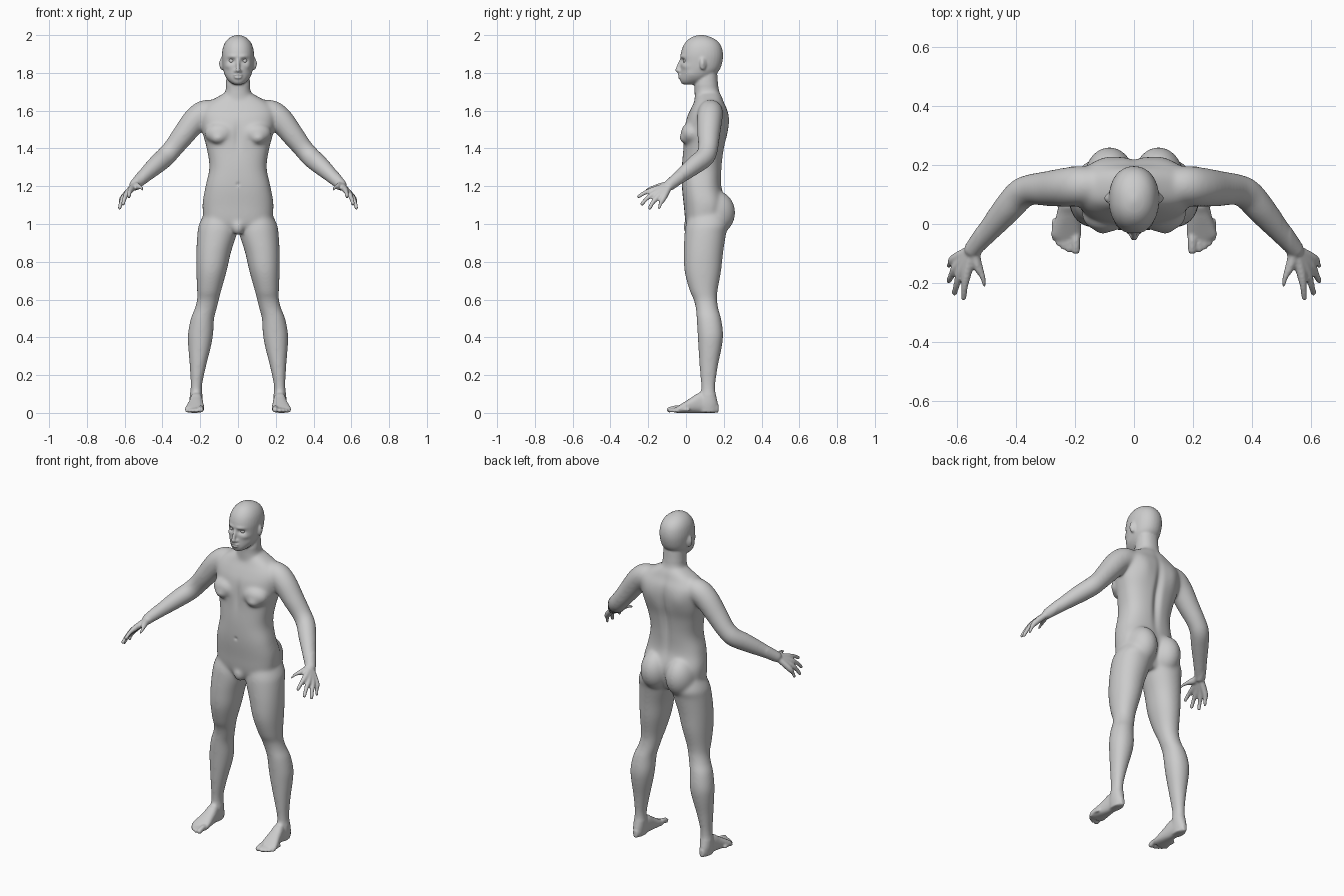
import bpy, bmesh, math
from mathutils import Vector, Matrix

bm = bmesh.new()
SEG = 32


def spline(keys, n=6):
    """Catmull-Rom interpolation through tuples of any length."""
    k = [keys[0]] + list(keys) + [keys[-1]]
    out = []
    for i in range(1, len(k) - 2):
        for s in range(n):
            t = s / n
            out.append([0.5 * (2*b + (c-a)*t + (2*a-5*b+4*c-d)*t*t + (3*b-a-3*c+d)*t**3)
                        for a, b, c, d in zip(*k[i-1:i+3])])
    return out + [list(keys[-1])]


def loft(rings):
    rows = [[bm.verts.new(p) for p in r] for r in rings]
    for a, b in zip(rows, rows[1:]):
        for i in range(SEG):
            j = (i + 1) % SEG
            bm.faces.new((a[i], a[j], b[j], b[i]))
    bm.faces.new(rows[0])
    bm.faces.new(rows[-1])


def oval(p):
    """Unit superellipse with exponent p."""
    pts = []
    for i in range(SEG):
        a = 2 * math.pi * i / SEG
        c, s = math.cos(a), math.sin(a)
        pts.append((math.copysign(abs(c) ** (2/p), c), math.copysign(abs(s) ** (2/p), s)))
    return pts


def column(keys, p=2.2, side=1):
    """Stack of horizontal ovals: z, x0, x1, y0, y1."""
    loft([[(side * ((x0+x1)/2 + c*(x1-x0)/2), (y0+y1)/2 + s*(y1-y0)/2, z) for c, s in oval(p)]
          for z, x0, x1, y0, y1 in spline(keys)])


def ball(c, r, tilt=0):
    m = Matrix.Translation(c) @ Matrix.Rotation(tilt, 4, 'Z') @ Matrix.Diagonal((*r, 1))
    bmesh.ops.create_uvsphere(bm, u_segments=24, v_segments=16, radius=1, matrix=m)


def tube(keys, side=1):
    """Round limb through x, y, z, radius with rounded ends."""
    pts = [(Vector((side*x, y, z)), r) for x, y, z, r in spline(keys)]
    rings = []
    for i, (c, r) in enumerate(pts):
        d = pts[min(i+1, len(pts)-1)][0] - pts[max(i-1, 0)][0]
        u = d.cross(Vector((0.3 * side, 0.5, 0.9))).normalized()
        v = d.cross(u).normalized()
        rings.append([c + (u*a + v*b) * r for a, b in oval(2)])
    loft(rings)
    for c, r in (pts[0], pts[-1]):
        ball(c, (r, r, r))


def sym(rows):
    return [(z, -w, w, y0, y1) for z, w, y0, y1 in rows]


# torso
column(sym([(.955, .09, .03, .17), (1.0, .17, .0, .19), (1.1, .188, -.012, .212),
            (1.2, .172, -.022, .188), (1.3, .152, -.022, .19), (1.4, .166, -.015, .202),
            (1.48, .187, -.012, .22), (1.55, .20, .0, .226), (1.6, .20, .02, .22),
            (1.64, .165, .04, .203), (1.675, .105, .055, .19), (1.70, .06, .07, .175)]), 2.5)
# neck
column(sym([(1.62, .09, .05, .19), (1.66, .08, .046, .188), (1.70, .067, .045, .177),
            (1.74, .064, .045, .17), (1.80, .06, .06, .165)]))
# head
column(sym([(1.738, .018, -.012, .05), (1.746, .036, -.025, .08), (1.765, .056, -.031, .12),
            (1.79, .07, -.031, .155), (1.82, .079, -.029, .18), (1.86, .084, -.029, .193),
            (1.90, .085, -.028, .196), (1.94, .078, -.016, .187), (1.97, .062, .005, .165),
            (1.99, .038, .033, .13), (2.001, .008, .07, .09)]), 2.15)
# nose and lips
tube([(0, -.027, 1.868, .008), (0, -.038, 1.838, .010), (0, -.045, 1.814, .012)])
ball((0, -.033, 1.788), (.024, .011, .006))
ball((0, -.033, 1.776), (.021, .011, .007))
# groin
ball((0, .02, .985), (.035, .035, .045))

W = (.545, -.085, 1.207)
FINGERS = [[(.566, -.165, 1.183), (.574, -.215, 1.167), (.577, -.25, 1.146)],
           [(.585, -.160, 1.165), (.600, -.205, 1.137), (.608, -.233, 1.106)],
           [(.599, -.143, 1.150), (.618, -.175, 1.115), (.627, -.192, 1.085)],
           [(.608, -.118, 1.140), (.622, -.135, 1.108), (.627, -.141, 1.086)]]
TOES = [(.197, -.088, .015), (.221, -.087, .0105), (.239, -.078, .010),
        (.256, -.066, .0095), (.270, -.048, .009)]

for s in (1, -1):
    # ear and nostril
    ball((s*.087, .09, 1.848), (.009, .019, .034), s*.35)
    ball((s*.012, -.032, 1.809), (.009, .011, .008))
    # chest and buttock
    ball((s*.095, .03, 1.48), (.082, .058, .06))
    ball((s*.105, .004, 1.457), (.042, .039, .034))
    ball((s*.083, .155, 1.06), (.086, .106, .118))
    # leg
    column([(1.08, .04, .165, .03, .2), (1.0, .005, .206, .0, .225), (.95, .006, .215, -.008, .213),
            (.85, .037, .221, -.012, .197), (.75, .06, .221, -.008, .186),
            (.65, .088, .217, .018, .168), (.6, .101, .217, .04, .165),
            (.55, .113, .23, .052, .172), (.5, .126, .25, .056, .186),
            (.42, .131, .265, .061, .197), (.35, .143, .264, .065, .19),
            (.25, .168, .256, .071, .170), (.15, .189, .251, .079, .156),
            (.1, .188, .255, .079, .158), (.05, .190, .256, .065, .168),
            (.003, .195, .25, .07, .165)], 2.1, s)
    # foot, lofted from heel to ball
    loft([[(s*((x0+x1)/2 + a*(x1-x0)/2), y, h/2 + b*h/2) for a, b in oval(2.4)]
          for y, x0, x1, h in spline([(.172, .21, .235, .045), (.14, .194, .249, .08),
                                      (.08, .188, .253, .11), (.03, .183, .263, .082),
                                      (-.01, .179, .275, .057), (-.04, .179, .281, .038),
                                      (-.056, .188, .265, .028)])])
    for x, y, r in TOES:
        tube([(x, y + .06, r + .008, r), (x, y + .03, r + .009, r), (x, y, r + .001, r)], s)
    # arm
    tube([(.10, .13, 1.60, .05), (.17, .13, 1.592, .066), (.225, .125, 1.552, .067),
          (.29, .12, 1.47, .06), (.345, .117, 1.40, .053), (.385, .10, 1.355, .053),
          (.43, .05, 1.315, .050), (.49, -.02, 1.26, .040), (*W, .030)], s)
    # hand
    for i, f in enumerate(FINGERS):
        r = .0115 if i < 3 else .010
        tube([(*W, .018), (*f[0], .0165), (*f[1], r), (*f[2], r - .0015)], s)
    tube([(*W, .02), (.532, -.13, 1.20, .019), (.513, -.178, 1.193, .013), (.506, -.212, 1.18, .010)], s)

# fuse everything into one skin
bmesh.ops.recalc_face_normals(bm, faces=bm.faces[:])
raw = bpy.data.meshes.new("body")
bm.to_mesh(raw)
bm.free()
body = bpy.data.objects.new("body", raw)
bpy.context.collection.objects.link(body)
mod = body.modifiers.new("fuse", 'REMESH')
mod.mode = 'VOXEL'
mod.voxel_size = .0055
dg = bpy.context.evaluated_depsgraph_get()
skin = bpy.data.meshes.new_from_object(body.evaluated_get(dg))
body.modifiers.clear()
body.data = skin

bm = bmesh.new()
bm.from_mesh(skin)


def relax(test, times):
    vs = [v for v in bm.verts if test(v.co)]
    for _ in range(times):
        bmesh.ops.smooth_vert(bm, verts=vs, factor=.5, use_axis_x=True, use_axis_y=True, use_axis_z=True)


relax(lambda c: .1 < c.z < 1.73 and abs(c.x) < .53, 25)
relax(lambda c: c.z > 1.70 or c.z < .13 or abs(c.x) > .5, 3)

# soft pushes: centre, radii, offset (mirrored through |x|)
PUSHES = [((.034, -.02, 1.864), (.018, .04, .012), (0, .015, 0)),    # eye socket
          ((.032, -.025, 1.887), (.025, .04, .009), (0, -.005, 0)),  # brow
          ((.052, .0, 1.835), (.018, .04, .015), (.003, -.004, 0)),  # cheekbone
          ((.055, .01, 1.795), (.02, .04, .02), (-.005, .005, 0)),   # cheek hollow
          ((0, -.04, 1.782), (.02, .02, .003), (0, .005, 0)),        # mouth line
          ((.102, .09, 1.85), (.01, .009, .016), (-.006, 0, 0)),     # ear bowl
          ((0, .21, 1.40), (.022, .07, .17), (0, -.018, 0)),         # spine
          ((.10, .22, 1.54), (.05, .06, .07), (0, .008, 0)),         # shoulder blade
          ((0, -.02, 1.47), (.02, .05, .07), (0, .008, 0)),          # breastbone
          ((0, -.025, 1.21), (.01, .03, .01), (0, .005, 0))]         # navel
for v in bm.verts:
    x, y, z = abs(v.co.x), v.co.y, v.co.z
    for c, r, o in PUSHES:
        d = ((x-c[0])/r[0])**2 + ((y-c[1])/r[1])**2 + ((z-c[2])/r[2])**2
        if d < 9:
            g = math.exp(-d)
            v.co += Vector((math.copysign(o[0], v.co.x), o[1], o[2])) * g
    v.co.z = max(v.co.z, 0)
for f in bm.faces:
    f.smooth = True
bm.to_mesh(skin)
bm.free()

# eyes
for s, name in ((1, "eye_left"), (-1, "eye_right")):
    bpy.ops.mesh.primitive_uv_sphere_add(segments=24, ring_count=16, radius=.0145,
                                         location=(s*.034, .0, 1.864))
    bpy.context.object.name = name
    bpy.ops.object.shade_smooth()
